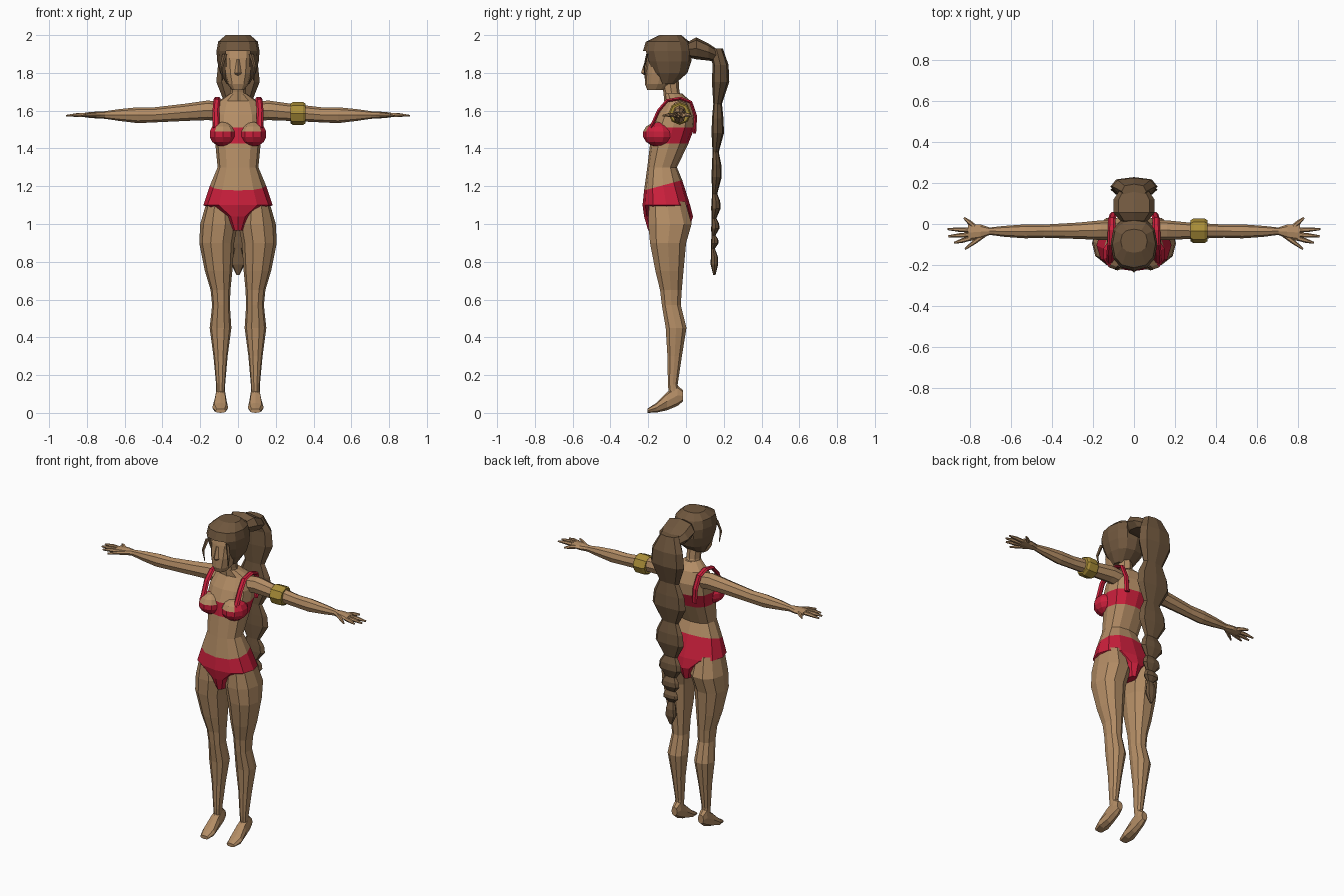
import bpy, bmesh, math
from mathutils import Vector


def material(name, rgb):
    m = bpy.data.materials.new(name)
    m.diffuse_color = (*rgb, 1)
    return m


SKIN = material("tan skin", (0.45, 0.265, 0.13))
HAIR = material("brown hair", (0.16, 0.095, 0.048))
RED = material("crimson cloth", (0.60, 0.014, 0.045))
GOLD = material("gold", (0.40, 0.27, 0.04))
X, Y, Z = Vector((1, 0, 0)), Vector((0, 1, 0)), Vector((0, 0, 1))
AXES = {'X': (Y, Z), 'Y': (X, Z), 'Z': (X, Y)}


def finish(name, bm, mats, rule=None):
    bmesh.ops.recalc_face_normals(bm, faces=bm.faces)
    if rule:
        for f in bm.faces:
            f.material_index = rule(f.calc_center_median())
    me = bpy.data.meshes.new(name)
    bm.to_mesh(me)
    bm.free()
    for m in mats:
        me.materials.append(m)
    ob = bpy.data.objects.new(name, me)
    bpy.context.collection.objects.link(ob)
    return ob


def loft(name, rings, mats, axis='Z', n=8, power=1.0, rule=None, cut=None):
    """Skin rings (x, y, z, ra, rb[, tilt]); axis 'T' plus a side vector follows the path."""
    bm = bmesh.new()
    pts = [Vector(r[:3]) for r in rings]
    loops = []
    for i, r in enumerate(rings):
        if isinstance(axis, Vector):
            t = (pts[min(i + 1, len(pts) - 1)] - pts[max(i - 1, 0)]).normalized()
            v = t.cross(axis).normalized()
            u = v.cross(t)
        else:
            u, v = AXES[axis]
        tilt = r[5] if len(r) > 5 else 0
        loop = []
        for k in range(n):
            a = 2 * math.pi * k / n
            c, s = [math.copysign(abs(w) ** power, w) if abs(w) > 1e-6 else 0
                    for w in (math.cos(a), math.sin(a))]
            p = pts[i] + u * c * r[3] + v * s * r[4]
            p.z += tilt * s * r[4]
            loop.append(bm.verts.new(p))
        loops.append(loop)
    for a, b in zip(loops, loops[1:]):
        for k in range(n):
            bm.faces.new((a[k], a[(k + 1) % n], b[(k + 1) % n], b[k]))
    bm.faces.new(loops[0])
    bm.faces.new(loops[-1])
    if cut:
        bmesh.ops.delete(bm, geom=[f for f in bm.faces if cut(f.calc_center_median())],
                         context='FACES')
    return finish(name, bm, mats, rule)


def spans(rows):
    """(z, half width, front y, back y[, tilt]) to rings on the centre line."""
    return [(0, (r[2] + r[3]) / 2, r[0], r[1], (r[3] - r[2]) / 2, *r[4:]) for r in rows]


# Torso, with the chest band and briefs coloured by height
def torso_colour(c):
    return int(1.42 < c.z < 1.495 or c.z < 1.19)


loft("torso", spans([
    (1.69, .045, -.115, -.02), (1.65, .105, -.11, .025), (1.58, .132, -.155, .05),
    (1.51, .135, -.185, .045), (1.425, .12, -.19, .012), (1.30, .108, -.205, -.048),
    (1.205, .148, -.222, -.02, .27), (1.10, .183, -.23, .022),
    (1.04, .07, -.222, .037), (.965, .03, -.20, .015)]),
    [SKIN, RED], n=12, power=.85, rule=torso_colour)

# Neck and face
loft("neck", spans([(1.65, .05, -.115, -.01), (1.70, .042, -.12, -.035),
                    (1.78, .042, -.14, -.04)]), [SKIN])
loft("face", spans([(1.71, .033, -.205, -.12), (1.74, .055, -.217, -.08),
                    (1.80, .072, -.217, -.05), (1.88, .08, -.207, -.03),
                    (1.93, .08, -.195, -.02)]), [SKIN], n=12, power=.85)
loft("nose", [(0, -.205, 1.785, .015, .012), (0, -.217, 1.80, .018, .021),
              (0, -.207, 1.87, .007, .008)], [SKIN], n=4)

# Hair cap, open at the face below the fringe
loft("hair_cap", spans([
    (1.74, .06, -.14, -.06), (1.80, .095, -.185, .008), (1.86, .11, -.21, .028),
    (1.915, .114, -.228, .034), (1.965, .105, -.213, .018), (2.0, .065, -.14, -.025)]),
    [HAIR], n=12, power=.85, cut=lambda c: abs(c.x) < .05 and c.y < -.12 and c.z < 1.91)

# Gathered ponytail root and the long braid
loft("ponytail_root", [
    (0, -.01, 1.91, .045, .03), (0, .02, 1.925, .07, .045), (0, .055, 1.93, .10, .058),
    (0, .12, 1.91, .10, .045), (0, .165, 1.89, .07, .035)], [HAIR], axis='Y', power=.85)
levels = [1.93, 1.635, 1.38, 1.16, 1.03, .94, .87, .73]
widths = [.115, .115, .098, .078, .062, .052, .036]
depths = [.046, .033, .027, .025, .022, .02, .02]
centres = [.183, .168, .162, .158, .155, .152, .150]
braid = [(0, .16, 1.93, .06, .035)]
for i, (w, d, y) in enumerate(zip(widths, depths, centres)):
    top, low = levels[i], levels[i + 1]
    for t, s in ((.3, .92), (.6, 1.0)):
        braid.append((0, y, top + (low - top) * t, w * s, d * s))
    last = i == len(widths) - 1
    braid.append((0, y if last else (y + centres[i + 1]) / 2 - .008, low,
                  .008 if last else widths[i + 1] * .6, .006 if last else d * .5))
loft("braid", braid, [HAIR], power=.8)


def cup_colour(c):
    return int(c.z < 1.49 or abs(c.x) > .1)


for s, side in ((1, "left"), (-1, "right")):
    # Bust cup: cloth below, skin at the neckline
    bm = bmesh.new()
    bmesh.ops.create_uvsphere(bm, u_segments=10, v_segments=7, radius=1)
    for v in bm.verts:
        v.co = Vector((s * .08 + v.co.x * .075, -.145 + v.co.y * .084, 1.475 + v.co.z * .066))
    finish(side + "_cup", bm, [SKIN, RED], cup_colour)

    # Shoulder strap
    loft(side + "_strap", [(s * x, y, z, .018, .01) for x, y, z in (
        (.115, -.185, 1.51), (.117, -.145, 1.60), (.112, -.10, 1.653), (.11, -.03, 1.665),
        (.108, .025, 1.645), (.10, .05, 1.57), (.09, .045, 1.48))], [RED], axis=X, n=4 + 2)

    # Leg: height, inner x, outer x, front y, back y
    legs = [(1.12, .03, .165, -.20, .0), (1.0, .002, .20, -.205, .035),
            (.90, .02, .205, -.195, .005), (.75, .03, .175, -.165, -.01),
            (.65, .04, .145, -.14, -.02), (.57, .043, .137, -.13, -.025),
            (.45, .035, .15, -.11, .005), (.30, .055, .13, -.10, -.02),
            (.15, .068, .116, -.097, -.043), (.08, .07, .115, -.09, -.03)]
    loft(side + "_leg", [(s * (a + b) / 2, (f + k) / 2, z, (b - a) / 2, (k - f) / 2)
                         for z, a, b, f, k in legs], [SKIN], n=10, power=.9)

    # Foot with a raised heel
    loft(side + "_foot", [
        (s * .092, -.015, .09, .02, .028), (s * .092, -.045, .092, .027, .055),
        (s * .093, -.10, .062, .033, .048), (s * .094, -.155, .028, .042, .026),
        (s * .092, -.205, .011, .028, .011)], [SKIN], axis='Y', power=.85)

    # Arm and palm
    loft(side + "_arm", [(s * x, y, z, a, b) for x, y, z, a, b in (
        (.09, -.03, 1.595, .05, .05), (.16, -.03, 1.602, .048, .052),
        (.27, -.033, 1.592, .04, .046), (.44, -.035, 1.578, .032, .04),
        (.53, -.036, 1.576, .034, .042), (.63, -.036, 1.577, .027, .031),
        (.705, -.035, 1.577, .018, .02), (.75, -.038, 1.577, .036, .018),
        (.81, -.042, 1.577, .042, .013))], [SKIN], axis='X')

    # Fingers and thumb: base x, base y, tip x, tip y
    for i, (bx, by, tx, ty) in enumerate((
            (.735, -.055, .825, -.122), (.80, -.07, .878, -.092), (.80, -.052, .907, -.06),
            (.80, -.03, .91, -.025), (.78, -.012, .83, .03))):
        loft(f"{side}_finger_{i + 1}", [
            (s * bx, by, 1.577, .012, .012), (s * (bx + tx) / 2, (by + ty) / 2, 1.577, .011, .011),
            (s * tx, ty, 1.573, .005, .005)], [SKIN], axis=Y, n=6)

    # Loose strand beside the face
    loft(side + "_hair_strand", [
        (s * .07, -.205, 1.90, .012, .006), (s * .088, -.222, 1.83, .009, .004),
        (s * .082, -.215, 1.76, .002, .002)], [HAIR], n=4)

# Armband on one upper arm
loft("armband", [(x, -.033, 1.585, r, r) for x, r in (
    (.277, .052), (.29, .06), (.345, .06), (.358, .052))], [GOLD], axis='X')
